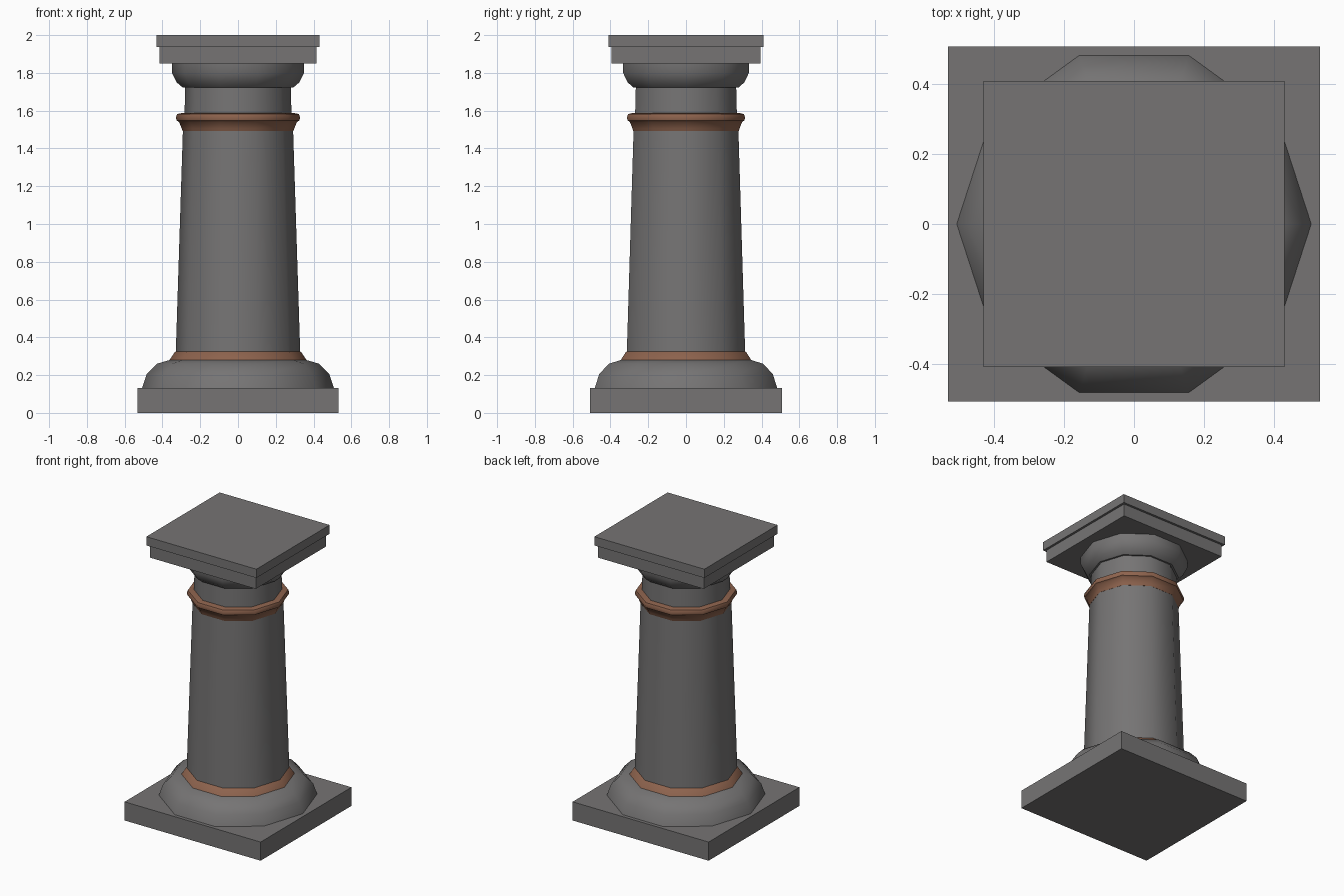
import bpy, bmesh, math

if "Cube" in bpy.data.objects:
    bpy.data.objects.remove(bpy.data.objects["Cube"])

def material(name, rgb):
    m = bpy.data.materials.new(name)
    m.diffuse_color = (*rgb, 1)
    m.use_nodes = True
    m.node_tree.nodes["Principled BSDF"].inputs["Base Color"].default_value = m.diffuse_color
    return m

STONE = material("grey stone", (0.18, 0.175, 0.175))
COPPER = material("copper brown", (0.27, 0.125, 0.075))

def finish(name, bm, mat):
    bmesh.ops.recalc_face_normals(bm, faces=bm.faces)
    me = bpy.data.meshes.new(name)
    bm.to_mesh(me)
    bm.free()
    me.materials.append(mat)
    ob = bpy.data.objects.new(name, me)
    bpy.context.collection.objects.link(ob)
    return ob

def slab(name, hx, hy, z0, z1):
    bm = bmesh.new()
    bmesh.ops.create_cube(bm, size=1)
    for v in bm.verts:
        v.co = (v.co.x * 2 * hx, v.co.y * 2 * hy, z0 + (v.co.z + 0.5) * (z1 - z0))
    return finish(name, bm, STONE)

def turned(name, profile, mat, sides=10):
    """Ten-sided solid from (radius, height) pairs."""
    bm = bmesh.new()
    rings = [[bm.verts.new((r * math.cos(math.tau * i / sides),
                            r * math.sin(math.tau * i / sides), z))
              for i in range(sides)] for r, z in profile]
    for a, b in zip(rings, rings[1:]):
        for i in range(sides):
            j = (i + 1) % sides
            bm.faces.new((a[i], a[j], b[j], b[i]))
    bm.faces.new(rings[0][::-1])
    bm.faces.new(rings[-1])
    ob = finish(name, bm, mat)
    bpy.ops.object.select_all(action='DESELECT')
    ob.select_set(True)
    bpy.context.view_layer.objects.active = ob
    bpy.ops.object.shade_smooth_by_angle(angle=math.radians(40))

# Base
slab("plinth", 0.533, 0.508, 0, 0.132)
turned("base_moulding", [(0.508, 0.132), (0.483, 0.205), (0.43, 0.26), (0.345, 0.285)], STONE)
turned("lower_band", [(0.363, 0.28), (0.335, 0.322), (0.325, 0.327)], COPPER)

# Shaft and collar
turned("shaft", [(0.33, 0.30), (0.291, 1.52)], STONE)
turned("upper_band", [(0.293, 1.492), (0.298, 1.505), (0.312, 1.54), (0.325, 1.548),
                      (0.329, 1.565), (0.322, 1.582), (0.30, 1.587)], COPPER)
turned("neck", [(0.284, 1.55), (0.279, 1.74)], STONE)

# Capital
turned("capital_moulding", [(0.292, 1.722), (0.325, 1.75), (0.35, 1.80), (0.35, 1.855)], STONE)
slab("lower_abacus", 0.415, 0.394, 1.85, 1.938)
slab("upper_abacus", 0.431, 0.41, 1.938, 2.0)
